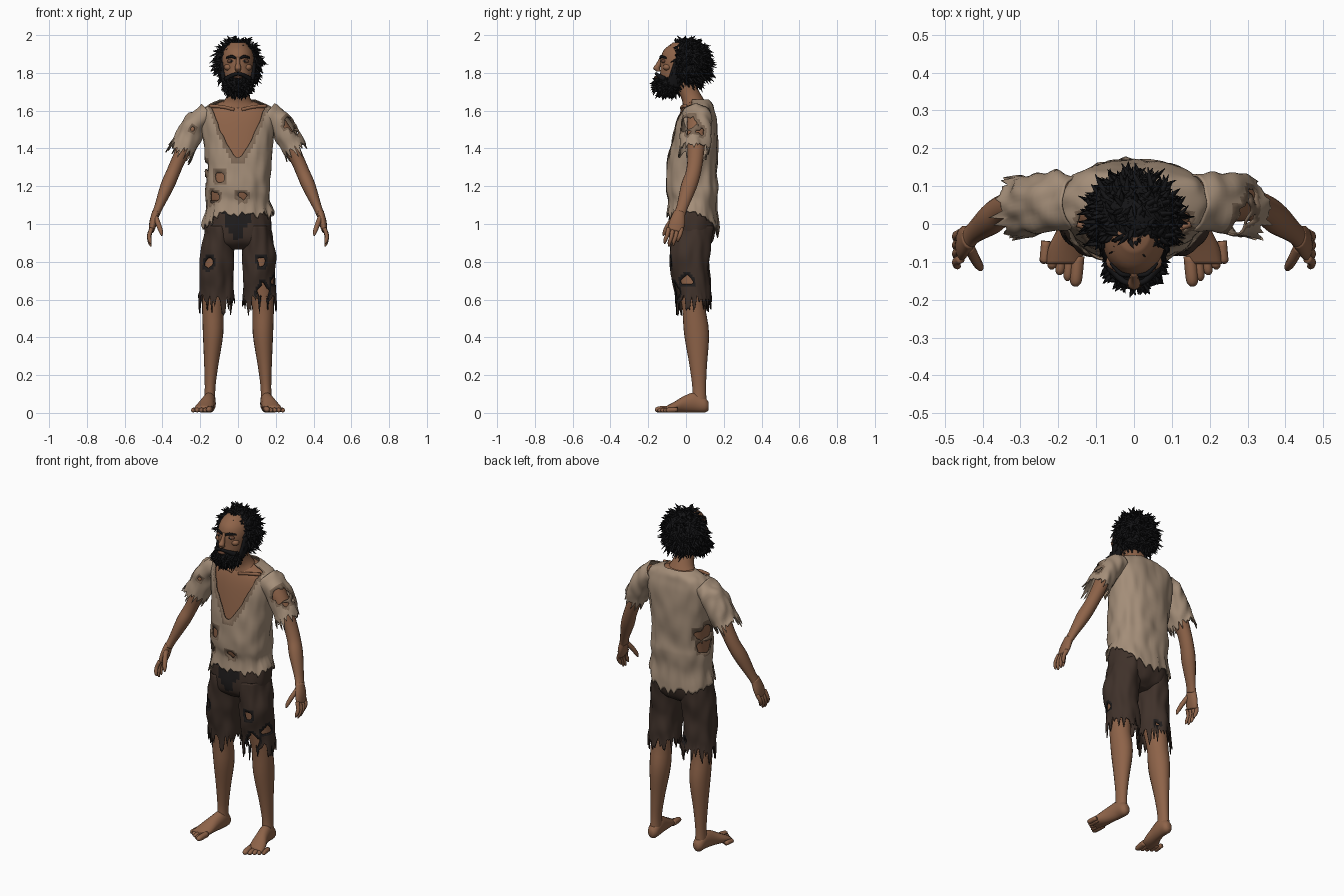
import bpy, bmesh, math, random
from mathutils import Vector, noise

random.seed(7)
cube = bpy.data.objects.get("Cube")
if cube:
    bpy.data.objects.remove(cube)


def material(name, rgb):
    m = bpy.data.materials.new(name)
    m.use_nodes = True
    m.diffuse_color = (*rgb, 1)
    m.node_tree.nodes["Principled BSDF"].inputs["Base Color"].default_value = (*rgb, 1)
    return m


SKIN = material("tanned skin", (0.27, 0.125, 0.066))
SHADE = material("dark skin", (0.12, 0.052, 0.03))
SHIRT = material("dirty linen", (0.37, 0.27, 0.19))
SEAM = material("worn linen edge", (0.2, 0.135, 0.09))
CLOTH = material("brown cloth", (0.05, 0.031, 0.023))
PATCH = material("black patch", (0.014, 0.012, 0.012))
HAIR = material("black hair", (0.007, 0.007, 0.008))
EYE = material("eye white", (0.3, 0.25, 0.2))


def finish(bm, name, mats):
    me = bpy.data.meshes.new(name)
    bm.to_mesh(me)
    bm.free()
    for m in mats:
        me.materials.append(m)
    for p in me.polygons:
        p.use_smooth = True
    ob = bpy.data.objects.new(name, me)
    bpy.context.collection.objects.link(ob)
    return ob


def spline(rings, k):
    """Smooth interpolation of ring values (x, y, z, width, depth)."""
    r = [rings[0], *rings, rings[-1]]
    out = []
    for i in range(1, len(r) - 2):
        for j in range(k):
            t = j / k
            out.append([0.5 * (2 * b + (c - a) * t + (2 * a - 5 * b + 4 * c - d) * t * t
                               + (3 * b - a - 3 * c + d) * t ** 3)
                        for a, b, c, d in zip(*r[i - 1:i + 3])])
    return out + [list(rings[-1])]


def loft(name, rings, mats, n=16, k=4, side=1, axis=None, ref=(0, 1, 0), sq=1.0,
         hem=None, fold=0.0, cut=None, paint=None, cloth=False):
    """Tube through rings; cloth is open, thick, creased, torn at the hem and cut by a rule."""
    bm = bmesh.new()
    pts = spline(rings, k)
    hems = [hem(math.tau * j / n) if hem else 0 for j in range(n)]
    rows = []
    for i, (x, y, z, rx, ry) in enumerate(pts):
        a, b = pts[max(i - 1, 0)], pts[min(i + 1, len(pts) - 1)]
        t = Vector(axis or [q - p for p, q in zip(a[:3], b[:3])]).normalized()
        u = t.cross(Vector(ref)).normalized()
        v = u.cross(t)
        drop = max(0, (i / (len(pts) - 1) - 0.75) * 4)
        row = []
        for j in range(n):
            ang = math.tau * j / n
            c, s = math.cos(ang), math.sin(ang)
            d = (u * rx * math.copysign(abs(c) ** sq, c) + v * ry * math.copysign(abs(s) ** sq, s))
            p = Vector((x, y, z)) + d + t * hems[j] * drop
            if fold:
                p += d.normalized() * fold * noise.noise(Vector((p.x * 22, p.y * 22, p.z * 9 + side)))
            row.append(bm.verts.new((p.x * side, p.y, p.z)))
        rows.append(row)
    for r0, r1 in zip(rows, rows[1:]):
        for j in range(n):
            q = [r0[j], r1[j], r1[(j + 1) % n], r0[(j + 1) % n]]
            bm.faces.new(q if side > 0 else q[::-1])
    if not cloth:
        bm.faces.new(rows[0] if side > 0 else rows[0][::-1])
        bm.faces.new(rows[-1][::-1] if side > 0 else rows[-1])
    if cut:
        old = {v for v in bm.verts if v.is_boundary}
        bmesh.ops.delete(bm, geom=[f for f in bm.faces if cut(f.calc_center_median())], context="FACES")
        edge = [v for v in bm.verts if v.is_boundary and v not in old]
        for f in {f for v in edge for f in v.link_faces}:
            f.material_index = 1
        for _ in range(2):
            new = {}
            for v in edge:
                near = [e.other_vert(v).co for e in v.link_edges if e.is_boundary]
                new[v] = (v.co * 2 + near[0] + near[1]) / 4
            for v, co in new.items():
                v.co = co
    if paint:
        for f in bm.faces:
            f.material_index = paint(f.calc_center_median()) or f.material_index
    ob = finish(bm, name, mats)
    if cloth:
        mod = ob.modifiers.new("thickness", "SOLIDIFY")
        mod.thickness = 0.006
    return ob


def ellipsoid(name, c, r, mat):
    bm = bmesh.new()
    bmesh.ops.create_uvsphere(bm, u_segments=16, v_segments=10, radius=1)
    for v in bm.verts:
        v.co = Vector(c) + Vector(p * q for p, q in zip(v.co, r))
    return finish(bm, name, [mat])


def fuzz(name, c, r, count, length, keep, pull):
    """Ellipsoid covered in curved tapering locks."""
    bm = bmesh.new()
    bmesh.ops.create_uvsphere(bm, u_segments=24, v_segments=16, radius=1)
    for v in bm.verts:
        v.co = Vector(c) + Vector(p * q for p, q in zip(v.co, r))
    for i in range(count):
        h = 1 - 2 * (i + 0.5) / count
        w, g = math.sqrt(1 - h * h), i * 2.39996
        d = Vector((w * math.cos(g), w * math.sin(g), h))
        p = Vector(c) + Vector(a * b for a, b in zip(d, r)) * 0.97
        if not keep(p):
            continue
        jit = Vector(random.uniform(-1, 1) for _ in range(3))
        way = (d * 0.6 + jit * 0.8 + Vector(pull) * 0.5).normalized()
        size = length * random.uniform(0.6, 1.3)
        s1 = way.orthogonal().normalized()
        s2 = way.cross(s1)
        prev = None
        for step, rad in ((0, 0.009), (0.5, 0.007), (1, 0.001)):
            q = p + way * size * step + Vector(pull) * size * 0.6 * step * step
            q.z = min(q.z, 1.997)
            ring = [bm.verts.new(q + (s1 * math.cos(a) + s2 * math.sin(a)) * rad)
                    for a in (0, math.tau / 3, math.tau / 1.5)]
            if prev:
                for j in range(3):
                    m = (j + 1) % 3
                    bm.faces.new((prev[j], prev[m], ring[m], ring[j]))
            prev = ring
    return finish(bm, name, [HAIR])


def torn(*holes):
    """Rule for ragged holes given as (x, y, z, radius)."""
    def rule(p):
        wob = 1 + 0.5 * noise.noise(p * 40)
        return any(math.hypot(p.x - x, (p.y - y) * 0.5, p.z - z) < r * wob for x, y, z, r in holes)
    return rule


def rag(low, tooth):
    return lambda a: low + tooth * random.random() ** 2


DOWN = (0, 0, -1)

# Torso and shirt share one set of rings
body = [(0, .06, 1.66, .09, .06), (0, .06, 1.635, .15, .085), (0, .055, 1.6, .19, .1),
        (0, .05, 1.53, .2, .115), (0, .04, 1.4, .18, .128), (0, .03, 1.25, .17, .137),
        (0, .032, 1.18, .17, .138), (0, .035, 1.13, .17, .128), (0, .035, 1.07, .19, .138)]
loft("torso", [(x, y, z - .008, a - .014, b - .014) for x, y, z, a, b in body[:-1]],
     [SKIN], n=32, axis=DOWN, sq=.85)
holes = torn((-.1, -.1, 1.25, .028), (-.13, -.1, 1.14, .035), (.02, -.1, 1.15, .022),
             (-.17, .06, 1.3, .04), (-.17, .06, 1.22, .035))


def neckline(p):
    wide = .14 * max(0, (p.z - 1.35) / .26) ** .7
    return (p.y < .03 and abs(p.x) < wide) or holes(p)


def shirt_hem(a):
    back, flank = max(0, math.sin(a)), max(0, -math.cos(a) - .4)
    return .1 * back ** 1.5 + .12 * flank + .045 * random.random() ** 2


loft("shirt", body, [SHIRT, SEAM], n=80, k=6, axis=DOWN, sq=.85, hem=shirt_hem,
     fold=.012, cut=neckline, cloth=True)

# Neck and head
loft("neck", [(0, -.02, 1.77, .054, .055), (0, .015, 1.7, .055, .056), (0, .04, 1.65, .075, .06),
              (0, .05, 1.61, .12, .07)], [SKIN], n=20, axis=DOWN)
loft("head", [(0, -.02, 1.96, .04, .05), (0, -.02, 1.92, .075, .098), (0, -.03, 1.87, .085, .105),
              (0, -.036, 1.82, .08, .1), (0, -.05, 1.77, .07, .085), (0, -.06, 1.72, .05, .06)],
     [SKIN], n=28, axis=DOWN)
loft("nose", [(0, -.128, 1.885, .009, .01), (0, -.143, 1.85, .011, .014), (0, -.156, 1.825, .017, .018),
              (0, -.145, 1.808, .012, .012)], [SKIN], n=12, axis=DOWN)
ellipsoid("lips", (0, -.158, 1.776), (.024, .012, .007), SHADE)
fuzz("hair", (0, .015, 1.853), (.113, .108, .122), 620, .042,
     lambda p: p.y > -.055 or p.z > 1.925, (0, .1, -.35))
fuzz("beard", (0, -.095, 1.736), (.076, .074, .054), 260, .024,
     lambda p: p.z < 1.775, (0, -.2, -.5))

for s, tag in ((1, "left"), (-1, "right")):
    # Face details
    ellipsoid(tag + "_eye_socket", (s * .036, -.117, 1.862), (.022, .014, .012), SHADE)
    ellipsoid(tag + "_eye", (s * .036, -.122, 1.862), (.012, .012, .006), EYE)
    ellipsoid(tag + "_pupil", (s * .036, -.131, 1.862), (.005, .004, .005), HAIR)
    ellipsoid(tag + "_cheek", (s * .05, -.1, 1.83), (.024, .022, .018), SKIN)
    loft(tag + "_eyebrow", [(.012, -.136, 1.878, .005, .006), (.035, -.131, 1.887, .006, .008),
                            (.062, -.104, 1.879, .003, .005)], [HAIR], n=8, side=s, ref=(0, 0, 1))
    loft(tag + "_moustache", [(0, -.158, 1.795, .008, .009), (.03, -.15, 1.788, .008, .01),
                              (.062, -.115, 1.765, .012, .018)], [HAIR], n=8, side=s, ref=(0, 0, 1))
    loft(tag + "_sideburn", [(.084, -.035, 1.85, .012, .03), (.08, -.05, 1.79, .014, .035),
                             (.066, -.07, 1.73, .012, .035)], [HAIR], n=12, side=s)
    loft(tag + "_collarbone", [(.02, -.022, 1.605, .008, .009), (.08, -.022, 1.62, .008, .009),
                               (.15, .0, 1.625, .008, .01)], [SKIN], n=10, side=s, ref=(0, 0, 1))

    # Arm and torn sleeve
    loft(tag + "_arm", [(.17, .06, 1.58, .048, .052), (.25, .055, 1.47, .046, .05),
                        (.31, .05, 1.35, .037, .042), (.345, .038, 1.27, .036, .04),
                        (.375, .015, 1.2, .036, .042), (.42, -.02, 1.09, .023, .03),
                        (.436, -.036, 1.05, .021, .031)], [SKIN], side=s)
    loft(tag + "_sleeve", [(.155, .06, 1.585, .06, .07), (.225, .055, 1.53, .066, .08),
                           (.265, .05, 1.46, .066, .08), (.292, .045, 1.41, .068, .084)],
         [SHIRT, SEAM], n=48, k=7, side=s, hem=rag(0, .085), fold=.016, cloth=True,
         cut=torn((.275, .01, 1.53, .038), (.3, .05, 1.48, .025), (-.24, -.02, 1.5, .014)))

    # Hand with curled fingers and thumb
    loft(tag + "_palm", [(.434, -.034, 1.065, .02, .029), (.448, -.046, 1.01, .021, .042),
                         (.459, -.058, .962, .014, .041)], [SKIN], n=14, side=s)
    for i, reach in enumerate((.075, .088, .084, .066)):
        y = -.092 + i * .023
        loft(f"{tag}_finger_{i + 1}",
             [(.457, y, .978, .011, .012), (.47, y - .008, .978 - reach * .5, .011, .011),
              (.467, y - .018, .978 - reach * .85, .01, .01),
              (.461, y - .021, .978 - reach * 1.1, .004, .004)], [SKIN], n=8, k=3, side=s)
    loft(tag + "_thumb", [(.436, -.06, 1.035, .014, .016), (.42, -.092, .995, .013, .014),
                          (.408, -.112, .96, .011, .011), (.403, -.12, .938, .004, .004)],
         [SKIN], n=10, side=s)

    # Leg, foot and toes
    loft(tag + "_leg", [(.1, .03, .93, .075, .09), (.115, .03, .75, .074, .08),
                        (.132, .04, .57, .058, .062), (.132, .056, .42, .054, .066),
                        (.142, .065, .25, .037, .046), (.148, .07, .13, .028, .036),
                        (.15, .07, .05, .031, .04)], [SKIN], n=20, side=s)
    loft(tag + "_foot", [(.149, .12, .036, .016, .02), (.15, .1, .042, .031, .04),
                         (.152, .05, .055, .034, .053), (.162, -.005, .047, .038, .045),
                         (.177, -.06, .031, .048, .029), (.187, -.105, .02, .045, .016)],
         [SKIN], n=16, side=s, axis=(0, -1, 0), ref=(0, 0, 1))
    for i in range(5):
        x, y, r = .148 + i * .021, -.085 + i * .01, .017 if i == 0 else .013
        loft(f"{tag}_toe_{i + 1}", [(x, y, r + .004, r, r), (x + .004, y - .045, r + .002, r, r),
                                    (x + .006, y - .07 + i * .004, r, r * .85, r * .8),
                                    (x + .006, y - .08 + i * .005, r, r * .3, r * .3)],
             [SKIN], n=8, k=3, side=s, ref=(0, 0, 1))

    # Ragged trouser leg
    loft(tag + "_trouser_leg", [(.092, .03, .99, .082, .112), (.105, .022, .87, .09, .108),
                                (.11, .022, .76, .09, .1), (.112, .032, .67, .089, .095),
                                (.113, .04, .61, .092, .094)],
         [CLOTH, PATCH], n=60, k=7, side=s, axis=DOWN, hem=rag(-.015, .11), fold=.012, cloth=True,
         cut=torn((-.155, -.06, .79, .026), (.125, -.07, .8, .022), (.13, -.05, .64, .036),
                  (.19, .0, .7, .022), (-.07, .13, .65, .016)))

# Trouser seat with a black patch sewn on the front
loft("trouser_seat", [(0, .032, 1.12, .158, .112), (0, .032, 1.04, .174, .122),
                      (0, .03, .96, .176, .122), (0, .027, .9, .15, .105), (0, .027, .865, .07, .06)],
     [CLOTH, PATCH], n=56, k=7, axis=DOWN, fold=.008, sq=.85,
     paint=lambda p: int(p.y < 0 and abs(p.x + .005) + .6 * abs(p.z - 1.04)
                         < .085 + .05 * noise.noise(p * 22)))
